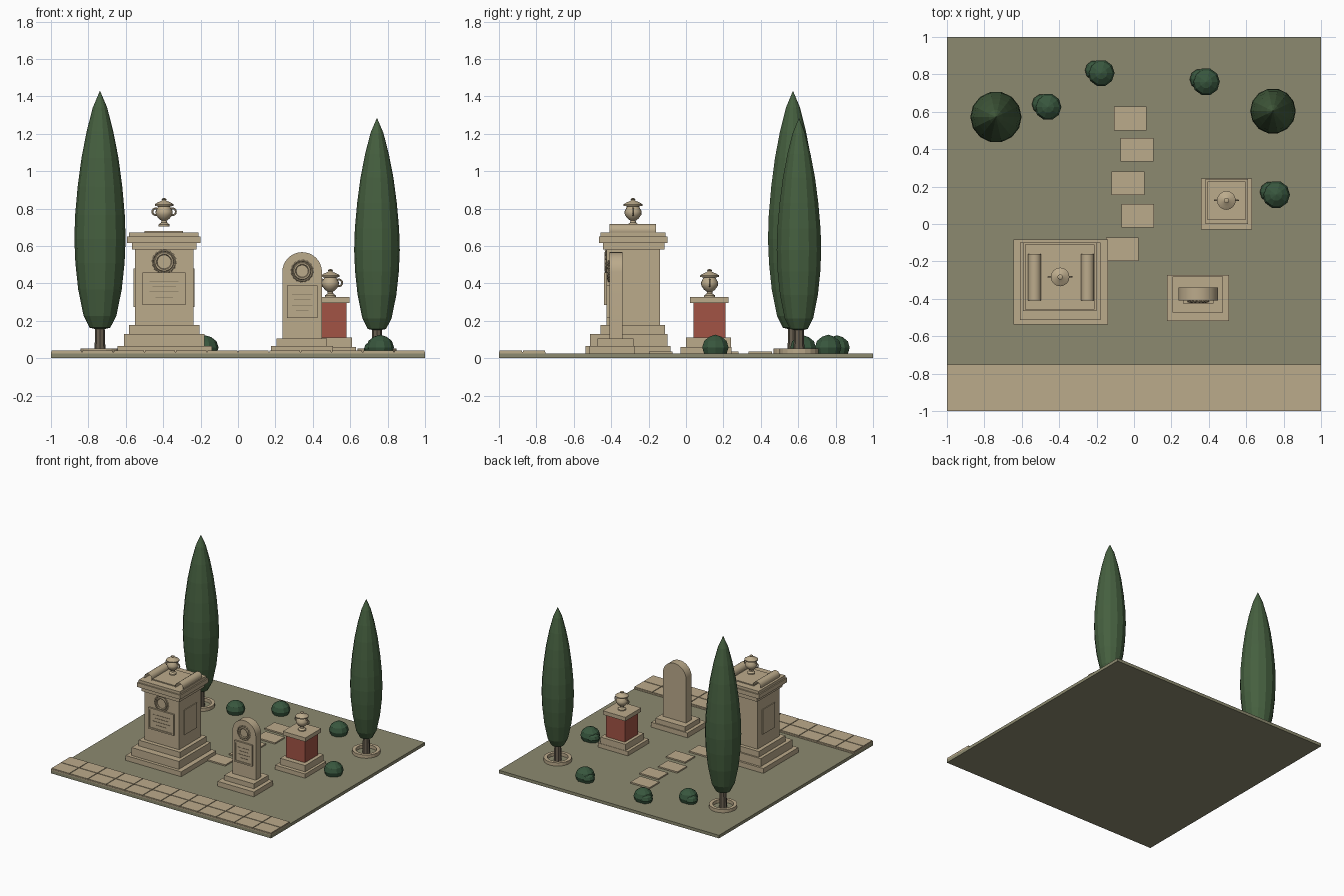
import bpy, bmesh, math
from mathutils import Matrix, Vector

if "Cube" in bpy.data.objects:
    bpy.data.objects.remove(bpy.data.objects["Cube"])


def mat(name, r, g, b):
    m = bpy.data.materials.new(name)
    m.diffuse_color = (r, g, b, 1)
    m.use_nodes = True
    m.node_tree.nodes["Principled BSDF"].inputs["Base Color"].default_value = m.diffuse_color
    return m


GRASS = mat("dry grass", .265, .255, .16)
STONE = mat("sandstone", .50, .405, .26)
RED = mat("red brick", .36, .088, .06)
TREE = mat("cypress green", .060, .115, .050)
BUSH = mat("shrub green", .040, .095, .048)
BARK = mat("bark", .14, .115, .08)
INK = mat("engraved stone", .20, .16, .10)


def finish(name, bm, m, smooth=False, loc=(0, 0, 0)):
    bmesh.ops.recalc_face_normals(bm, faces=bm.faces)
    me = bpy.data.meshes.new(name)
    bm.to_mesh(me)
    bm.free()
    me.materials.append(m)
    ob = bpy.data.objects.new(name, me)
    ob.location = loc
    bpy.context.collection.objects.link(ob)
    if smooth:
        for p in me.polygons:
            p.use_smooth = True
        bpy.context.view_layer.objects.active = ob
        ob.select_set(True)
        bpy.ops.object.shade_smooth_by_angle(angle=math.radians(40))
        ob.select_set(False)
    return ob


def add_box(bm, x0, x1, y0, y1, z0, z1):
    c = Vector(((x0 + x1) / 2, (y0 + y1) / 2, (z0 + z1) / 2))
    s = Matrix.Diagonal((x1 - x0, y1 - y0, z1 - z0, 1))
    bmesh.ops.create_cube(bm, size=1, matrix=Matrix.Translation(c) @ s)


def boxes(name, m, *dims):
    bm = bmesh.new()
    for d in dims:
        add_box(bm, *d)
    return finish(name, bm, m)


def lathe(name, m, prof, n, loc, closed=False, smooth=False):
    bm = bmesh.new()
    rings = []
    for r, z in prof:
        if r == 0:
            rings.append([bm.verts.new((0, 0, z))] * n)
        else:
            rings.append([bm.verts.new((r * math.cos(2 * math.pi * i / n),
                                        r * math.sin(2 * math.pi * i / n), z)) for i in range(n)])
    pairs = list(zip(rings, rings[1:]))
    if closed:
        pairs.append((rings[-1], rings[0]))
    for a, b in pairs:
        for i in range(n):
            j = (i + 1) % n
            vs = list(dict.fromkeys((a[i], a[j], b[j], b[i])))
            bm.faces.new(vs)
    if not closed:
        for r in (rings[0], rings[-1]):
            if r[0] is not r[1]:
                bm.faces.new(r)
    return finish(name, bm, m, smooth, loc)


def torus(name, m, major, minor, loc, n=20, k=6):
    """Ring standing in the xz plane."""
    prof = [(major + minor * math.cos(2 * math.pi * i / k), minor * math.sin(2 * math.pi * i / k))
            for i in range(k)]
    ob = lathe(name, m, prof, n, loc, closed=True)
    ob.rotation_euler.x = math.pi / 2
    return ob


# Ground, paved path and stepping stones
boxes("ground", GRASS, (-1, 1, -1, 1, 0, .025))
boxes("path_bed", STONE, (-1, 1, -1, -.75, .02, .034))
w = 2 / 12
boxes("path_tiles", STONE, *[(-1 + i * w + .003, -1 + (i + 1) * w - .003,
                              -1 + j * .125 + .003, -1 + (j + 1) * .125 - .003, .03, .042)
                             for i in range(12) for j in range(2)])
boxes("stepping_stones", STONE, *[(x - .087, x + .087, y - .063, y + .063, .02, .036) for x, y in
      ((-.021, .564), (.016, .396), (-.032, .219), (.021, .043), (-.064, -.134))])


# Framed inscription plate with engraved rules, facing the front
def plaque(name, x0, x1, z0, z1, y):
    f = .012
    boxes(name + "_plate", STONE, (x0, x1, y - .006, y + .005, z0, z1))
    boxes(name + "_frame", STONE,
          (x0, x1, y - .014, y, z0, z0 + f), (x0, x1, y - .014, y, z1 - f, z1),
          (x0, x0 + f, y - .014, y, z0 + f, z1 - f), (x1 - f, x1, y - .014, y, z0 + f, z1 - f))
    c, h = (x0 + x1) / 2, (x1 - x0) * .34
    rules = []
    for i in range(4):
        z = z1 - (z1 - z0) * (.28 + .16 * i)
        k = h * (1, .8, 1, .6)[i]
        rules.append((c - k, c + k, y - .008, y - .005, z - .0015, z + .0015))
    boxes(name + "_rules", INK, *rules)


# Wreath ring with small leaves around it
def wreath(name, x, y, z, r):
    torus(name + "_ring", STONE, r, .008, (x, y - .006, z))
    bm = bmesh.new()
    for i in range(16):
        a = 2 * math.pi * i / 16
        bmesh.ops.create_cone(bm, cap_ends=True, segments=4, radius1=.007, radius2=.002, depth=.02,
                              matrix=Matrix.Translation((x + (r + .014) * math.cos(a), y - .004,
                                                         z + (r + .014) * math.sin(a)))
                              @ Matrix.Rotation(-a, 4, 'Y'))
    finish(name + "_leaves", bm, STONE)


# Lidded urn with two handles
def urn(name, x, y, z):
    lathe(name, STONE, [(.030, 0), (.030, .010), (.016, .020), (.014, .030), (.030, .042),
                        (.044, .062), (.046, .080), (.036, .098), (.032, .106), (.050, .110),
                        (.050, .118), (.034, .128), (.014, .136), (.010, .140), (.014, .146),
                        (0, .153)], 16, (x, y, z), smooth=True)
    for s in (-1, 1):
        torus(name + "_handle", STONE, .018, .005, (x + s * .045, y, z + .078), 14)


# Large monument
boxes("large_monument_steps", STONE,
      (-.645, -.14, -.538, -.083, .02, .065), (-.61, -.18, -.512, -.10, .065, .13),
      (-.583, -.207, -.457, -.112, .13, .177))
boxes("large_monument_body", STONE, (-.552, -.238, -.424, -.14, .177, .58))
boxes("large_monument_cornice", STONE, (-.567, -.222, -.445, -.115, .58, .615),
      (-.593, -.20, -.466, -.10, .615, .65), (-.583, -.21, -.456, -.11, .65, .672),
      (-.50, -.295, -.40, -.165, .672, .68))
boxes("large_monument_side_panels", STONE,
      (-.558, -.55, -.36, -.20, .275, .48), (-.24, -.232, -.36, -.20, .275, .48))
# open-ended rolls on both sides of the top
for x in (-.531, -.248):
    bm = bmesh.new()
    bmesh.ops.create_cone(bm, cap_ends=False, segments=16, radius1=.035, radius2=.035, depth=.25,
                          matrix=Matrix.Rotation(math.pi / 2, 4, 'X'))
    finish("top_roll", bm, STONE, True, (x, -.285, .683))
urn("large_urn", -.395, -.283, .705)
plaque("large_plaque", -.51, -.28, .285, .458, -.424)
wreath("large_wreath", -.395, -.424, .515, .045)

# Arched headstone
boxes("headstone_steps", STONE, (.177, .507, -.518, -.272, .02, .065),
      (.205, .475, -.472, -.28, .065, .105))
bm = bmesh.new()
pts = [(.237, .105), (.449, .105)] + [(.343 + .106 * math.cos(math.pi * i / 16),
                                       .461 + .106 * math.sin(math.pi * i / 16)) for i in range(17)]
face = bm.faces.new([bm.verts.new((x, -.41, z)) for x, z in pts])
ex = bmesh.ops.extrude_face_region(bm, geom=[face])
bmesh.ops.translate(bm, vec=(0, .07, 0), verts=[v for v in ex["geom"] if isinstance(v, bmesh.types.BMVert)])
if not face.is_valid or len([f for f in bm.faces if len(f.verts) == len(pts)]) < 2:
    bm.faces.new([v for v in bm.verts if abs(v.co.y + .41) < 1e-5])
finish("headstone", bm, STONE, True)
plaque("headstone_plaque", .262, .424, .215, .388, -.41)
wreath("headstone_wreath", .343, -.41, .466, .040)

# Small brick pedestal with urn
boxes("pedestal_steps", STONE, (.358, .632, -.03, .243, .02, .06), (.383, .61, 0, .24, .06, .112))
boxes("pedestal_block", RED, (.409, .58, .04, .211, .112, .295))
boxes("pedestal_cap", STONE, (.392, .597, .022, .228, .295, .327))
urn("small_urn", .494, .126, .325)


# Cypress trees in stone rings
def cypress(x, y, r, z0, z1, n):
    prof = [(0, 0), (.40, .01), (.64, .06), (.85, .17), (.96, .28), (1, .38), (.97, .48),
            (.87, .60), (.72, .72), (.52, .83), (.28, .93), (0, 1)]
    lathe("cypress_foliage", TREE, [(a * r, z0 + b * (z1 - z0)) for a, b in prof], n, (x, y, 0))
    lathe("cypress_trunk", BARK, [(.03, .02), (.024, .2)], 8, (x, y, 0))
    lathe("planter_ring", STONE, [(.078, .02), (.105, .02), (.105, .052), (.078, .052)], 20,
          (x, y, 0), closed=True)


cypress(-.738, .572, .137, .150, 1.43, 14)
cypress(.743, .604, .122, .145, 1.285, 14)

# Shrubs, each a main clump with a smaller one beside it
DOME = [(0, 0), (.85, 0), (1, .35), (.85, .68), (.45, .90), (0, 1)]
for x, y, r in ((-.176, .807, .072), (-.46, .626, .072), (.385, .76, .074), (.76, .157, .074)):
    lathe("shrub", BUSH, [(a * r, .022 + b * r * 1.4) for a, b in DOME], 10, (x, y, 0))
    lathe("shrub_side", BUSH, [(a * r * .75, .022 + b * r) for a, b in DOME], 10,
          (x - .032, y + .014, 0))
